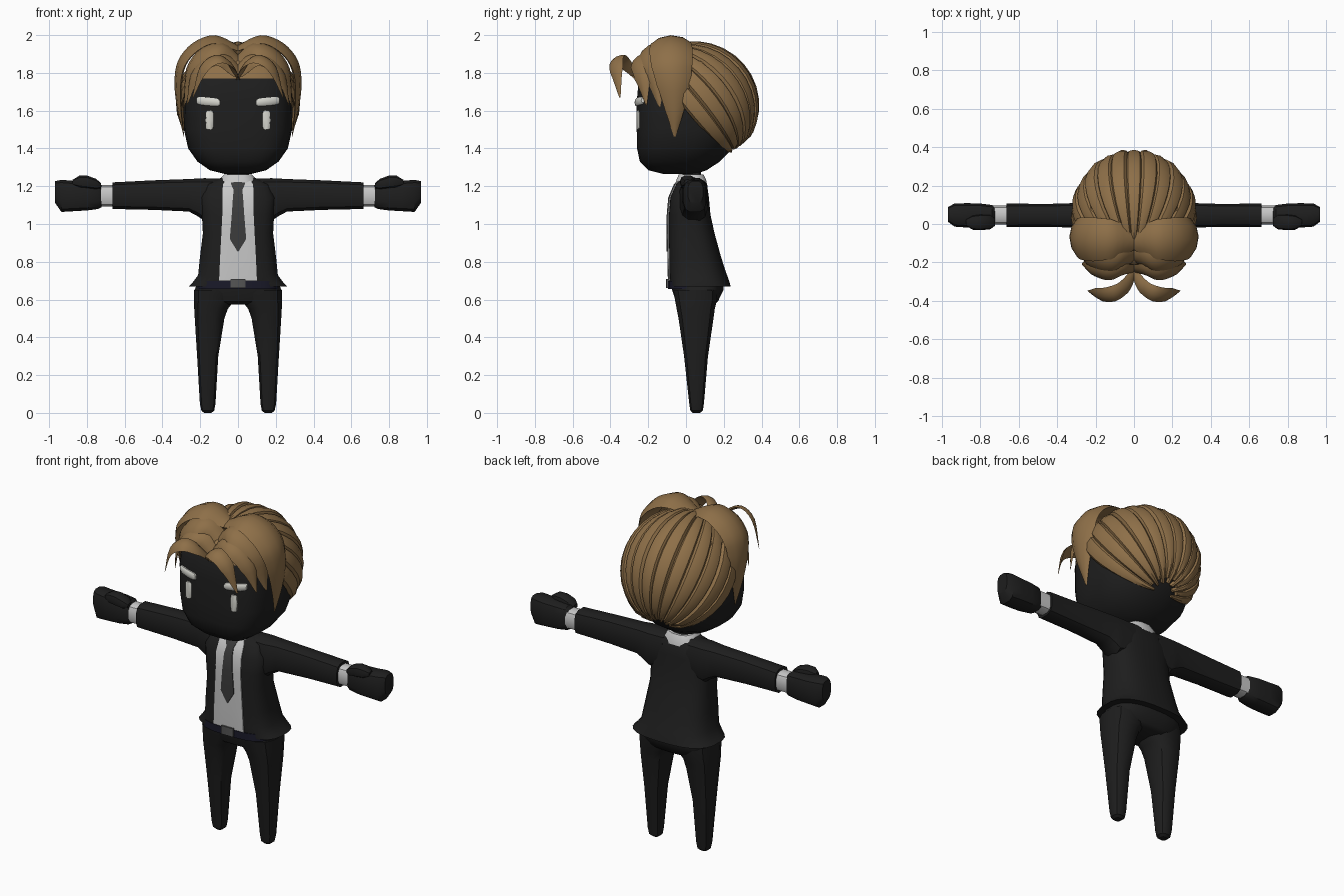
import bpy, bmesh, math
from mathutils import Vector

if "Cube" in bpy.data.objects:
    bpy.data.objects.remove(bpy.data.objects["Cube"])

def mat(name, c):
    m = bpy.data.materials.new(name)
    m.diffuse_color = (*c, 1)
    m.use_nodes = True
    m.node_tree.nodes["Principled BSDF"].inputs["Base Color"].default_value = m.diffuse_color
    return m

BLACK = mat("suit black", (0.013, 0.013, 0.013))
HAIR = mat("hair brown", (0.27, 0.16, 0.065))
WHITE = mat("shirt white", (0.58, 0.58, 0.58))
EYE = mat("eye ivory", (0.66, 0.66, 0.61))
TIE = mat("tie grey", (0.045, 0.045, 0.045))
BUCKLE = mat("buckle grey", (0.09, 0.09, 0.09))
NAVY = mat("belt navy", (0.010, 0.010, 0.022))

def finish(name, bm, m, mirror=False, angle=35):
    bmesh.ops.recalc_face_normals(bm, faces=bm.faces)
    me = bpy.data.meshes.new(name)
    bm.to_mesh(me)
    bm.free()
    me.materials.append(m)
    me.shade_smooth()
    me.set_sharp_from_angle(angle=math.radians(angle))
    ob = bpy.data.objects.new(name, me)
    bpy.context.collection.objects.link(ob)
    if mirror:
        ob.modifiers.new("mirror", 'MIRROR').use_mirror_merge = False
    return ob

def add_skin(bm, rings):
    vs = [[bm.verts.new(p) for p in r] for r in rings]
    n = len(vs[0])
    for a, b in zip(vs, vs[1:]):
        for i in range(n):
            j = (i + 1) % n
            bm.faces.new((a[i], a[j], b[j], b[i]))
    bm.faces.new(vs[0])
    bm.faces.new(vs[-1])

def skin(name, rings, m, **kw):
    bm = bmesh.new()
    add_skin(bm, rings)
    return finish(name, bm, m, **kw)

def sup(v, p):
    return math.copysign(abs(v) ** (2 / p), v)

def loft(name, rows, m, axis='z', n=16, p=2.6, pf=None, **kw):
    """rows: (position, low, high of first cross axis, low y, high y)"""
    rings = []
    for pos, a0, a1, y0, y1 in rows:
        r = []
        for i in range(n):
            t = 2 * math.pi * (i + 0.5) / n
            c, s = math.cos(t), math.sin(t)
            q = (pf or p) if s < 0 else p
            a = (a0 + a1) / 2 + (a1 - a0) / 2 * sup(c, q)
            y = (y0 + y1) / 2 + (y1 - y0) / 2 * sup(s, q)
            r.append((a, y, pos) if axis == 'z' else (pos, y, a))
        rings.append(r)
    return skin(name, rings, m, **kw)

def sym(rows):
    return [(z, -h, h, a, b) for z, h, a, b in rows]

# Head, with the scalp above the hairline in hair colour
head = loft("head", sym([(1.265, .07, -.12, .05), (1.285, .15, -.20, .11), (1.33, .215, -.245, .18),
    (1.40, .265, -.26, .25), (1.50, .287, -.262, .30), (1.65, .29, -.262, .31), (1.77, .28, -.25, .29),
    (1.86, .23, -.20, .24), (1.91, .10, -.10, .12)]), BLACK, n=28, p=2.2, pf=3.5)
head.data.materials.append(HAIR)
for f in head.data.polygons:
    if f.center.z > 1.78:
        f.material_index = 1

# Closed eyes and tear marks
def face_y(x):
    return .026 - .288 * (1 - (x / .29) ** 3.5) ** (1 / 3.5)

eye_rows = []
for x, h in [(.095, .012), (.102, .02), (.13, .022), (.16, .022), (.19, .022), (.213, .02), (.22, .012)]:
    z, y = 1.642 + .1 * (x - .095), face_y(x)
    eye_rows.append((x, z - h, z + h, y - .012, y + .012))
loft("closed_eye", eye_rows, EYE, axis='x', n=10, mirror=True)
loft("tear", [(z, .15 - h, .15 + h, face_y(.15) - .008, face_y(.15) + .014) for z, h in
     [(1.50, .012), (1.508, .02), (1.55, .022), (1.592, .02), (1.60, .012)]], EYE, n=10, mirror=True)

# Back hair: swept-back strips running from the parting to the nape
C = Vector((0, .04, 1.63))
A, U, X = Vector((0, -.62, .785)), Vector((0, .785, .62)), Vector((1, 0, 0))
bm = bmesh.new()
N, LIM = 13, 98
step = 2 * LIM / N
for k in range(N):
    rings = []
    end = 169 - 5 * (k % 2)
    lift = .012 * (k % 2)
    for j in range(15):
        th = math.radians(8 + (end - 8) * j / 14)
        ring = []
        for f, r in [(-.06, .93), (.12, .985), (.5, 1.0), (.88, .985), (1.06, .93), (.5, .89)]:
            ph = math.radians(-LIM + step * (k + f))
            d = A * math.cos(th) + (U * math.cos(ph) + X * math.sin(ph)) * math.sin(th)
            r = (r + lift - .006) * (1 if j < 14 else .96)
            ring.append(C + Vector((d.x * .33, d.y * .35, d.z * .34)) * r)
        rings.append(ring)
    add_skin(bm, rings)
finish("back_hair", bm, HAIR)

# Front locks: tapered leaf sections swept along a smooth path
def lock(name, pts, widths, ref, thick=.3, sub=4):
    P = [Vector(q) for q in pts]
    P = [P[0] * 2 - P[1]] + P + [P[-1] * 2 - P[-2]]
    samples = []
    for i in range(1, len(P) - 2):
        for s in range(sub + (i == len(P) - 3)):
            t = s / sub
            a, b, c, d = P[i - 1:i + 3]
            q = (b * 2 + (c - a) * t + (a * 2 - b * 5 + c * 4 - d) * t * t
                 + (b * 3 - a - c * 3 + d) * t ** 3) / 2
            samples.append((q, widths[i - 1] * (1 - t) + widths[i] * t))
    rings = []
    for i, (q, w) in enumerate(samples):
        tan = (samples[min(i + 1, len(samples) - 1)][0] - samples[max(i - 1, 0)][0]).normalized()
        nrm = q - Vector(ref)
        nrm = (nrm - tan * nrm.dot(tan)).normalized()
        side = tan.cross(nrm)
        rings.append([q + side * w * u + nrm * w * thick * v for u, v in
                      [(-1, -.3), (-.6, .6), (0, 1), (.6, .6), (1, -.3), (0, -.5)]])
    skin(name, rings, HAIR, mirror=True, angle=40)

lock("curtain_lock", [(0, -.08, 1.925), (.12, -.08, 1.968), (.22, -.08, 1.93), (.288, -.075, 1.85),
     (.31, -.065, 1.74), (.305, -.06, 1.60), (.285, -.06, 1.46)],
     [.06, .105, .115, .11, .09, .05, .004], (0, -.07, 1.70))
lock("middle_lock", [(0, -.17, 1.86), (.09, -.185, 1.925), (.18, -.18, 1.90), (.25, -.165, 1.81),
     (.285, -.14, 1.62)], [.05, .075, .08, .07, .004], (0, -.05, 1.68))
lock("brow_lock", [(0, -.235, 1.80), (.08, -.245, 1.87), (.16, -.245, 1.86), (.23, -.23, 1.78),
     (.27, -.21, 1.63)], [.035, .055, .06, .05, .004], (0, -.08, 1.65))
lock("curled_fringe", [(0, -.25, 1.77), (.045, -.325, 1.85), (.11, -.365, 1.875), (.185, -.37, 1.82),
     (.24, -.35, 1.67)], [.02, .04, .047, .042, .004], (0.02, -.22, 1.68), thick=.25)

# Jacket body with flared hem
TORSO = [(.67, .262, -.085, .237), (.685, .245, -.09, .234), (.73, .212, -.092, .218), (.82, .203, -.093, .188),
         (.95, .187, -.094, .152), (1.05, .192, -.093, .13), (1.14, .20, -.085, .122),
         (1.21, .17, -.055, .112), (1.245, .09, -.025, .09)]
loft("jacket", sym(TORSO), BLACK, n=24, p=2.6, pf=3.2)

def torso_y(x, z):
    for a, b in zip(TORSO, TORSO[1:]):
        if z <= b[0]:
            break
    t = (z - a[0]) / (b[0] - a[0])
    h, y0, y1 = (a[i] + (b[i] - a[i]) * t for i in (1, 2, 3))
    return (y0 + y1) / 2 - (y1 - y0) / 2 * max(0, 1 - abs(x / h) ** 3.2) ** (1 / 3.2)

# Shirt front and tie: thin plates that follow the jacket front
def plate(name, rows, m, off):
    bm = bmesh.new()
    cols, grid = 8, []
    for z, h in rows:
        xs = [h * (2 * i / cols - 1) for i in range(cols + 1)]
        grid.append([[bm.verts.new((x, torso_y(x, z) - o, z)) for x in xs] for o in (off, off - .008)])
    for (f0, b0), (f1, b1) in zip(grid, grid[1:]):
        for i in range(cols):
            bm.faces.new((f0[i], f0[i + 1], f1[i + 1], f1[i]))
            bm.faces.new((b0[i], b1[i], b1[i + 1], b0[i + 1]))
        for i in (0, cols):
            bm.faces.new((f0[i], f1[i], b1[i], b0[i]))
    for f, b in (grid[0], grid[-1]):
        for i in range(cols):
            bm.faces.new((f[i], b[i], b[i + 1], f[i + 1]))
    finish(name, bm, m)

plate("shirt_front", [(.70, .10), (.73, .099), (.82, .095), (.95, .088), (1.05, .083), (1.14, .083),
      (1.21, .08), (1.24, .06)], WHITE, .005)
plate("tie", [(.855, .003), (.92, .043), (.95, .041), (1.05, .033), (1.14, .027), (1.18, .023),
      (1.21, .036), (1.238, .038)], TIE, .009)

# Collar and neck
loft("collar", sym([(1.205, .105, -.062, .115), (1.235, .10, -.052, .108), (1.262, .075, -.04, .095)]), WHITE, n=12)
loft("neck", sym([(1.2, .06, -.02, .08), (1.32, .06, -.02, .08)]), BLACK, n=12)

# Belt, buckle and trousers
loft("belt", sym([(.655, .215, -.096, .17), (.698, .212, -.096, .17)]), NAVY, n=24, pf=3.2)
loft("buckle", sym([(.66, .04, -.106, -.08), (.71, .04, -.106, -.08)]), BUCKLE, n=8, p=8)
loft("hips", sym([(.575, .15, -.03, .15), (.59, .205, -.055, .17), (.65, .232, -.075, .20), (.72, .205, -.08, .20)]),
     BLACK, n=20)
loft("trouser_leg", [(0, .14, .18, .035, .075), (.012, .125, .195, .022, .09), (.05, .118, .203, .016, .096),
     (.30, .103, .218, -.012, .118), (.50, .07, .231, -.042, .148), (.55, .052, .234, -.052, .155),
     (.59, .02, .235, -.06, .165), (.65, .005, .235, -.07, .17)], BLACK, n=12, mirror=True)

# Sleeves, cuffs, hands and thumbs
loft("sleeve", [(.08, 1.04, 1.243, -.03, .115), (.18, 1.015, 1.245, -.035, .118), (.215, 1.04, 1.243, -.03, .115),
     (.26, 1.064, 1.24, -.022, .112), (.45, 1.073, 1.233, -.016, .106), (.665, 1.078, 1.222, -.017, .108)],
     BLACK, axis='x', n=12, p=3, mirror=True)
loft("cuff", [(.64, 1.092, 1.207, -.003, .097), (.735, 1.092, 1.207, -.003, .097)],
     WHITE, axis='x', n=12, p=3, mirror=True)
loft("hand", [(.722, 1.088, 1.205, .0, .09), (.74, 1.078, 1.222, -.012, .10), (.80, 1.07, 1.228, -.02, .108),
     (.87, 1.066, 1.23, -.02, .11), (.935, 1.062, 1.236, -.015, .108), (.968, 1.11, 1.228, .01, .09)],
     BLACK, axis='x', n=12, p=3.2, mirror=True)
loft("thumb", [(.725, 1.19, 1.215, -.01, .03), (.75, 1.18, 1.24, -.028, .05), (.80, 1.185, 1.258, -.032, .05),
     (.84, 1.19, 1.257, -.03, .045), (.875, 1.205, 1.235, -.01, .025)], BLACK, axis='x', n=10, mirror=True)
